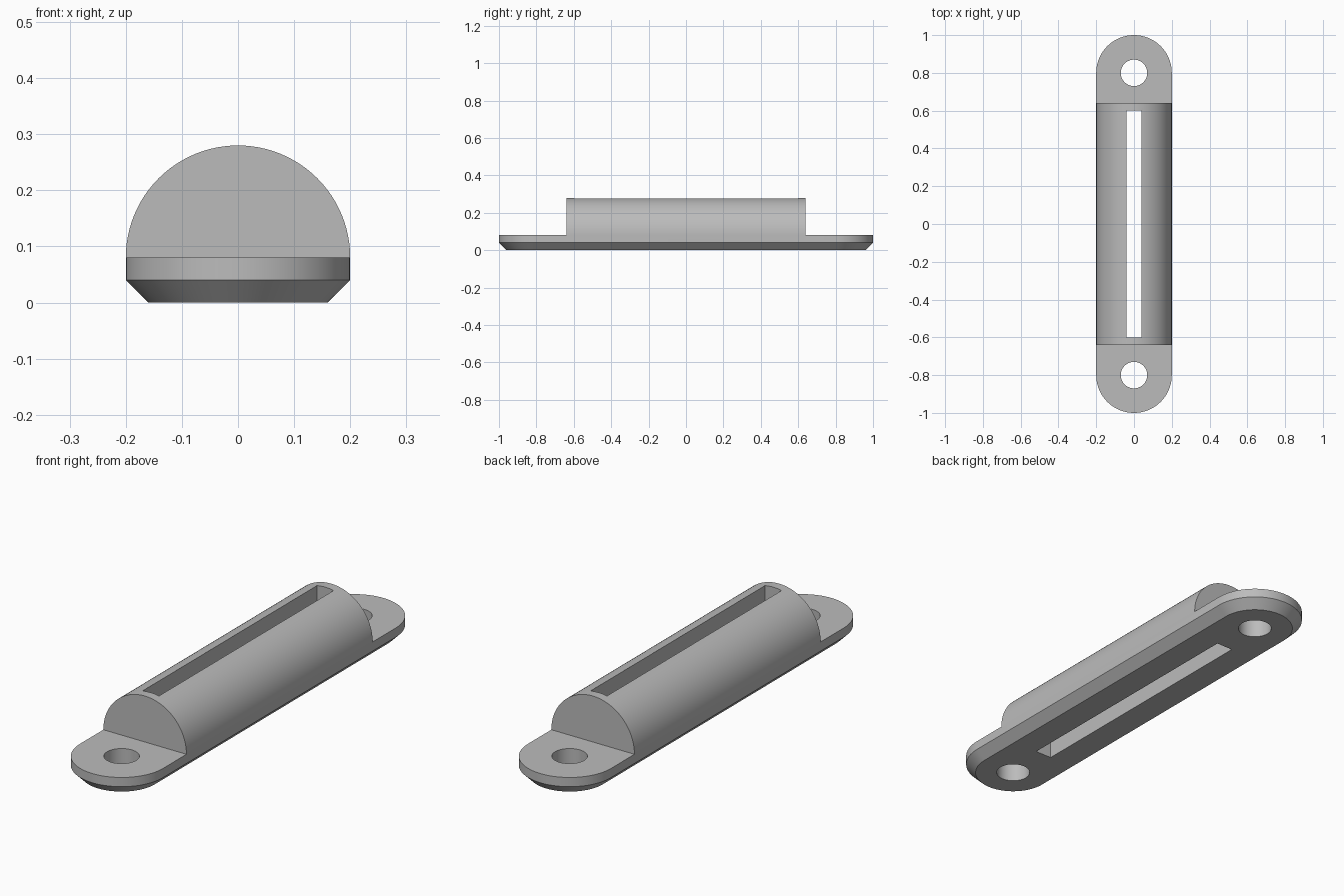
import bpy
import bmesh
from math import pi, sin, cos, radians

if "Cube" in bpy.data.objects:
    bpy.data.objects.remove(bpy.data.objects["Cube"])

RADIUS, END_Y = 0.2, 0.8          # half width, centre of the rounded ends
CHAMFER, PLATE_TOP = 0.04, 0.08
ARC = 48                          # segments per half circle

grey = bpy.data.materials.new("plain grey")
grey.use_nodes = True
colour = (0.5, 0.5, 0.5, 1)
grey.diffuse_color = colour
grey.node_tree.nodes["Principled BSDF"].inputs["Base Color"].default_value = colour


def loft(name, rings):
    """Closed solid through matching rings of points, capped at both ends."""
    bm = bmesh.new()
    loops = [[bm.verts.new(p) for p in ring] for ring in rings]
    for a, b in zip(loops, loops[1:]):
        for i in range(len(a)):
            j = (i + 1) % len(a)
            bm.faces.new((a[i], a[j], b[j], b[i]))
    bm.faces.new(loops[0])
    bm.faces.new(loops[-1])
    bmesh.ops.recalc_face_normals(bm, faces=bm.faces)
    mesh = bpy.data.meshes.new(name)
    bm.to_mesh(mesh)
    bm.free()
    mesh.materials.append(grey)
    obj = bpy.data.objects.new(name, mesh)
    bpy.context.collection.objects.link(obj)
    return obj


def stadium(r, z):
    angles = [pi * i / ARC for i in range(ARC + 1)]
    return ([(r * cos(a), END_Y + r * sin(a), z) for a in angles] +
            [(-r * cos(a), -END_Y - r * sin(a), z) for a in angles])


def half_round(y):
    angles = [pi * i / ARC for i in range(ARC + 1)]
    return [(RADIUS * cos(a), y, PLATE_TOP + RADIUS * sin(a)) for a in angles]


def circle(r, y, z):
    return [(r * cos(2 * pi * i / 64), y + r * sin(2 * pi * i / 64), z) for i in range(64)]


def rectangle(x, y, z):
    return [(-x, -y, z), (x, -y, z), (x, y, z), (-x, y, z)]


# Rounded plate with a chamfered underside
body = loft("mounting_body", [stadium(RADIUS - CHAMFER, 0),
                              stadium(RADIUS, CHAMFER),
                              stadium(RADIUS, PLATE_TOP)])

# Half-round housing, then the screw holes and the long slot through everything
tools = [(loft("housing", [half_round(-0.64), half_round(0.64)]), 'UNION')]
for y in (-END_Y, END_Y):
    tools.append((loft("screw_hole_cutter", [circle(0.07, y, -0.1), circle(0.07, y, 0.2)]),
                  'DIFFERENCE'))
tools.append((loft("slot_cutter", [rectangle(0.04, 0.6, -0.1), rectangle(0.04, 0.6, 0.5)]),
              'DIFFERENCE'))

for tool, operation in tools:
    tool.hide_render = True
    mod = body.modifiers.new(tool.name, 'BOOLEAN')
    mod.operation, mod.solver, mod.object = operation, 'EXACT', tool

# Bake the cuts and drop the helper solids
graph = bpy.context.evaluated_depsgraph_get()
finished = bpy.data.meshes.new_from_object(body.evaluated_get(graph))
body.modifiers.clear()
body.data = finished
for tool, _ in tools:
    bpy.data.objects.remove(tool)

# Smooth curves, crisp edges
bpy.ops.object.select_all(action='DESELECT')
body.select_set(True)
bpy.context.view_layer.objects.active = body
bpy.ops.object.shade_smooth_by_angle(angle=radians(30))
